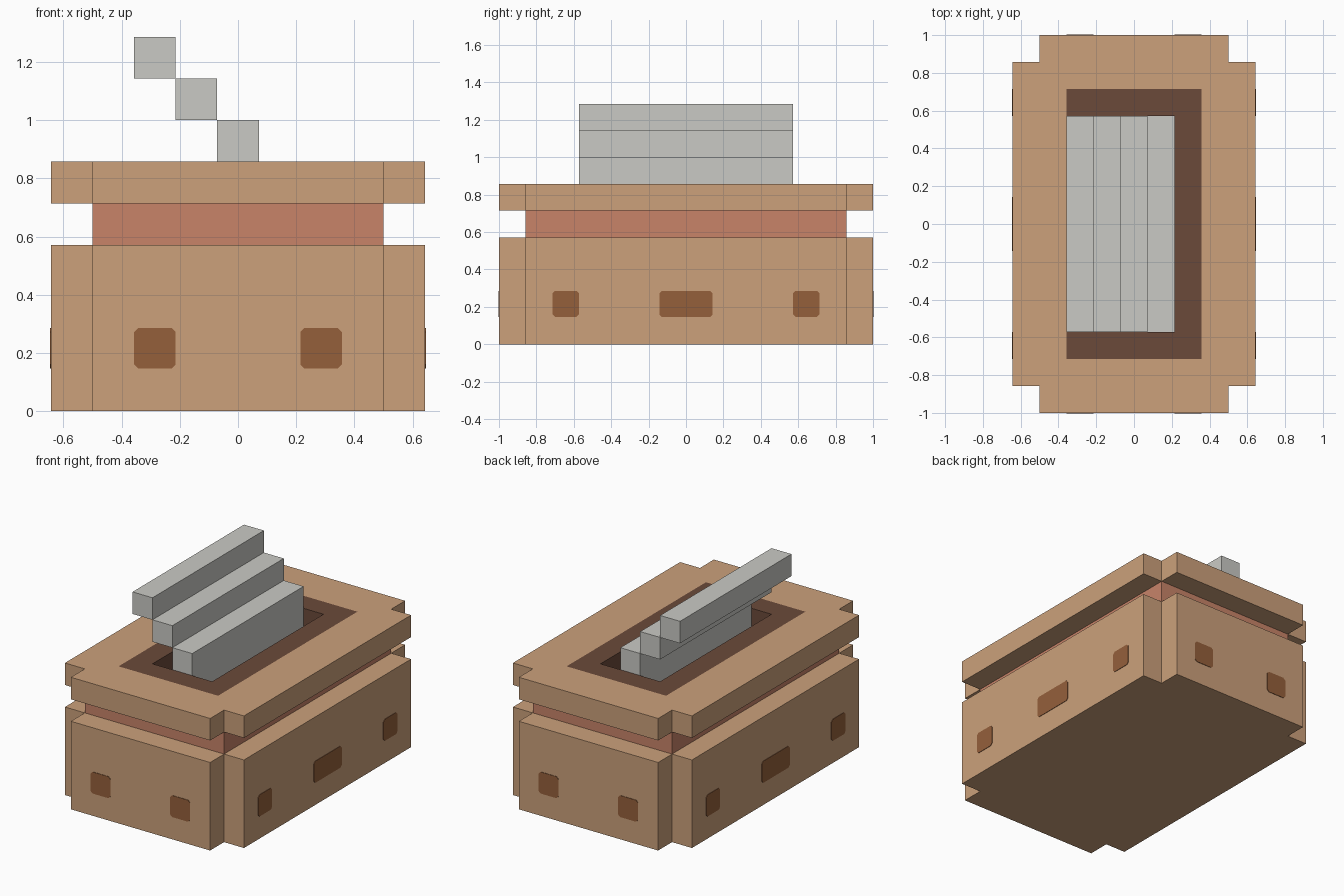
import bpy, bmesh

if "Cube" in bpy.data.objects:
    bpy.data.objects.remove(bpy.data.objects["Cube"])

U = 1 / 7  # grid unit of the blocky design


def material(name, r, g, b):
    lin = [((c / 255 + 0.055) / 1.055) ** 2.4 for c in (r, g, b)]
    m = bpy.data.materials.new(name)
    m.diffuse_color = (*lin, 1)
    m.use_nodes = True
    m.node_tree.nodes["Principled BSDF"].inputs["Base Color"].default_value = m.diffuse_color
    return m


TAN = material("tan", 204, 161, 123)
RED = material("clay red", 200, 132, 105)
DARK = material("dark brown", 107, 74, 58)
WINDOW = material("window brown", 149, 96, 59)
GREY = material("stone grey", 202, 202, 197)


def rect(x0, x1, y0, y1):
    return [(x0, y0), (x1, y0), (x1, y1), (x0, y1)]


def finish(name, bm, mat):
    bmesh.ops.recalc_face_normals(bm, faces=bm.faces)
    me = bpy.data.meshes.new(name)
    bm.to_mesh(me)
    bm.free()
    me.materials.append(mat)
    ob = bpy.data.objects.new(name, me)
    bpy.context.collection.objects.link(ob)
    return ob


def prism(name, loops, z0, z1, mat):
    """Extrude an outline (further loops are holes) from z0 to z1, in grid units."""
    bm = bmesh.new()
    edges = []
    for loop in loops:
        vs = [bm.verts.new((x * U, y * U, z0 * U)) for x, y in loop]
        edges += [bm.edges.new((vs[i - 1], vs[i])) for i in range(len(vs))]
    bmesh.ops.triangle_fill(bm, edges=edges, use_beauty=True, use_dissolve=False,
                            normal=(0, 0, 1))
    ext = bmesh.ops.extrude_face_region(bm, geom=bm.faces[:], use_keep_orig=True)
    top = [v for v in ext["geom"] if isinstance(v, bmesh.types.BMVert)]
    bmesh.ops.translate(bm, verts=top, vec=(0, 0, (z1 - z0) * U))
    return finish(name, bm, mat)


# outline with notched corners, and the nested rectangles of the opening
notched = [(-3.5, -7), (3.5, -7), (3.5, -6), (4.5, -6), (4.5, 6), (3.5, 6),
           (3.5, 7), (-3.5, 7), (-3.5, 6), (-4.5, 6), (-4.5, -6), (-3.5, -6)]
rim = rect(-2.5, 2.5, -5, 5)
pit = rect(-1.5, 1.5, -4, 4)

# body, recessed band, lid and lined opening
prism("body", [notched], 0, 4, TAN)
prism("band", [rect(-3.5, 3.5, -6, 6), rim], 4, 5, RED)
prism("lid", [notched, rim], 5, 6, TAN)
prism("opening_lining", [rim, pit], 4, 6, DARK)
prism("pit_floor", [pit], 4, 4.05, DARK)

# stone steps rising out of the pit
for i, (x, z0, z1) in enumerate([(0.5, 4.05, 5), (-0.5, 4.05, 7), (-1.5, 7, 8), (-2.5, 8, 9)]):
    prism(f"step_{i + 1}", [rect(x, x + 1, -4, 4)], z0, z1, GREY)


# thin window plates with clipped corners on all four walls
def window(name, axis, side, a0, a1):
    c = 0.1
    z0, z1 = 1.02, 2.0
    pts = [(a0 + c, z0), (a1 - c, z0), (a1, z0 + c), (a1, z1 - c),
           (a1 - c, z1), (a0 + c, z1), (a0, z1 - c), (a0, z0 + c)]
    wall = (4.5 if axis == "x" else 7) * U
    bm = bmesh.new()
    rings = []
    for d in (wall - 0.002, wall + 0.003):
        d *= side
        rings.append([bm.verts.new((d, a * U, z * U) if axis == "x" else (a * U, d, z * U))
                      for a, z in pts])
    for r in rings:
        bm.faces.new(r)
    for i in range(8):
        bm.faces.new((rings[0][i - 1], rings[0][i], rings[1][i], rings[1][i - 1]))
    finish(name, bm, WINDOW)


for side, (end, flank) in ((-1, ("front", "left")), (1, ("back", "right"))):
    for i, (a0, a1) in enumerate([(-2.5, -1.5), (1.5, 2.5)]):
        window(f"{end}_window_{i + 1}", "y", side, a0, a1)
    for i, (a0, a1) in enumerate([(-5, -4), (-1, 1), (4, 5)]):
        window(f"{flank}_window_{i + 1}", "x", side, a0, a1)
